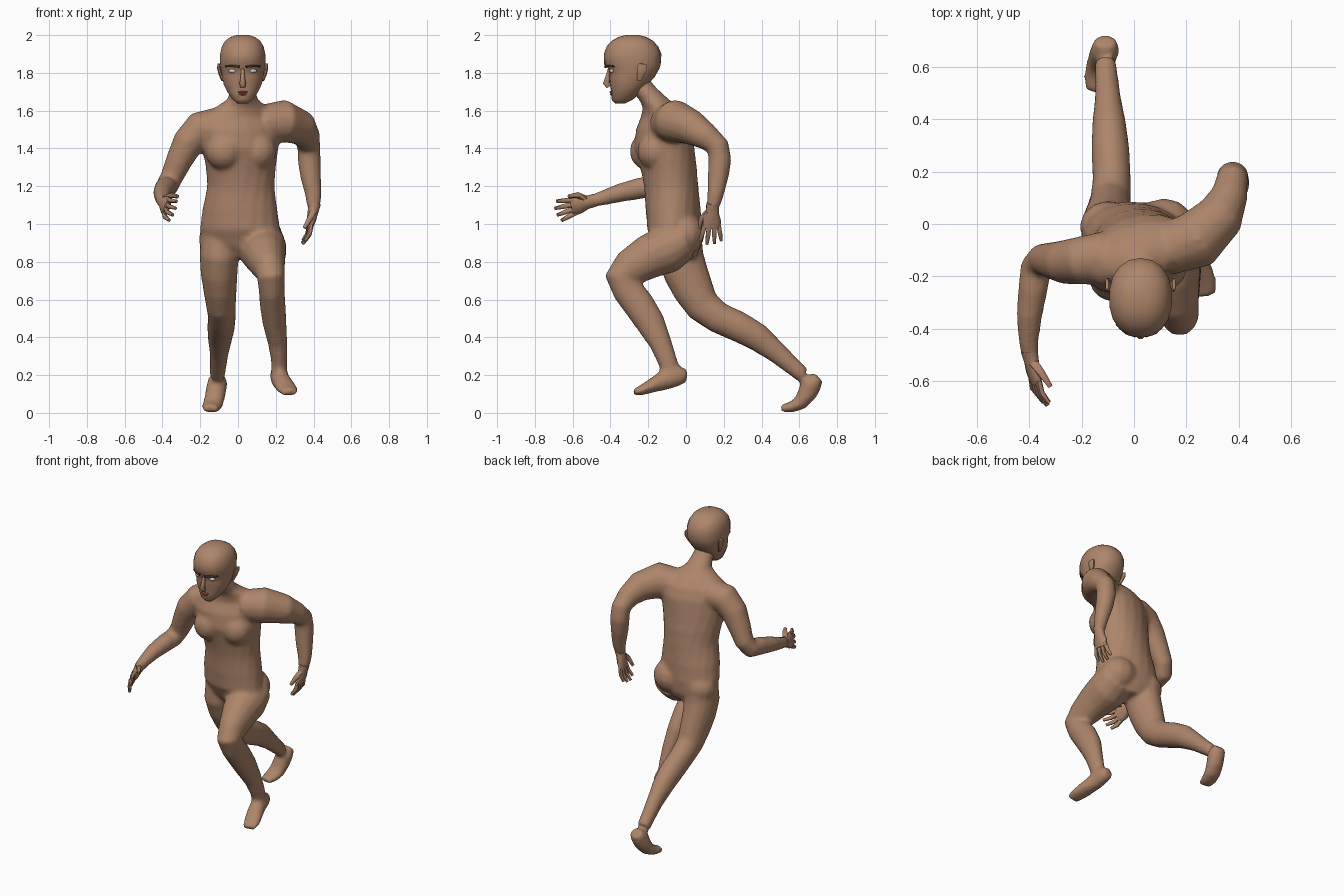
import bpy, bmesh, math
from mathutils import Vector, Matrix


def material(name, rgb):
    m = bpy.data.materials.new(name)
    m.diffuse_color = (*rgb, 1)
    return m


SKIN = material("skin", (0.42, 0.235, 0.145))
WHITE = material("eye_white", (0.8, 0.8, 0.8))
DARK = material("brow_dark", (0.05, 0.03, 0.02))
RED = material("lip_red", (0.55, 0.07, 0.07))


def loft(bm, rings, sides=14, power=2.0):
    """Skin rings given as (centre, half axis u, half axis v)."""
    loops = []
    for c, u, v in rings:
        loop = []
        for i in range(sides):
            a = 2 * math.pi * (i + 0.5) / sides
            ca, sa = math.cos(a), math.sin(a)
            p = c + u * math.copysign(abs(ca) ** (2 / power), ca) \
                  + v * math.copysign(abs(sa) ** (2 / power), sa)
            loop.append(bm.verts.new(p))
        loops.append(loop)
    for a, b in zip(loops, loops[1:]):
        for i in range(sides):
            j = (i + 1) % sides
            bm.faces.new((a[i], a[j], b[j], b[i]))
    bm.faces.new(loops[0][::-1])
    bm.faces.new(loops[-1])


def tube(bm, pts, side=(1, 0, 0), sides=14):
    """Limb through (x, y, z, half width along side, half depth)."""
    P = [Vector(p[:3]) for p in pts]
    side, rings = Vector(side), []
    for i, p in enumerate(pts):
        t = (P[min(i + 1, len(P) - 1)] - P[max(i - 1, 0)]).normalized()
        s = (side - t * side.dot(t)).normalized()
        rings.append((P[i], s * p[3], t.cross(s) * p[-1]))
    loft(bm, rings, sides)


def ball(bm, loc, size, seg=12):
    bmesh.ops.create_uvsphere(bm, u_segments=seg, v_segments=seg // 2 + 2, radius=1,
                              matrix=Matrix.Translation(loc) @ Matrix.Diagonal((*size, 1)))


def finish(name, bm, mat, angle=60):
    bmesh.ops.recalc_face_normals(bm, faces=bm.faces)
    me = bpy.data.meshes.new(name)
    bm.to_mesh(me)
    bm.free()
    me.materials.append(mat)
    ob = bpy.data.objects.new(name, me)
    bpy.context.collection.objects.link(ob)
    bpy.ops.object.select_all(action='DESELECT')
    ob.select_set(True)
    bpy.context.view_layer.objects.active = ob
    bpy.ops.object.shade_smooth_by_angle(angle=math.radians(angle))
    return ob


# Torso and neck: z, x, y, half width, half depth, twist in degrees
body = bmesh.new()
torso = [(.82, .01, -.03, .10, .08, -8), (.88, .01, -.04, .185, .12, -8),
         (.97, .01, -.06, .215, .145, -8), (1.08, .01, -.068, .2, .147, -3),
         (1.2, .015, -.078, .18, .145, 5), (1.3, .015, -.093, .188, .15, 12),
         (1.4, .012, -.115, .208, .155, 18), (1.5, .01, -.115, .222, .14, 20),
         (1.57, .005, -.115, .2, .11, 20), (1.62, .02, -.135, .14, .09, 15),
         (1.66, .025, -.17, .08, .08, 5), (1.72, .025, -.23, .067, .075, 0),
         (1.78, .025, -.27, .06, .065, 0)]
rings = []
for z, x, y, w, d, yaw in torso:
    r = Matrix.Rotation(math.radians(yaw), 3, 'Z')
    rings.append((Vector((x, y, z)), r @ Vector((w, 0, 0)), r @ Vector((0, d, 0))))
loft(body, rings, 18)

# Chest and buttock volumes
ball(body, (-.075, -.205, 1.385), (.10, .095, .10))
ball(body, (.105, -.165, 1.385), (.10, .095, .10))
ball(body, (.115, -.01, .945), (.12, .11, .11))
ball(body, (-.10, -.01, .92), (.11, .10, .10))

# Forward leg and foot
tube(body, [(.12, -.01, .915, .125, .105), (.13, -.1, .865, .13, .128), (.145, -.2, .825, .11, .118),
            (.165, -.3, .765, .085, .1), (.175, -.345, .72, .075, .087),
            (.178, -.31, .65, .069, .082), (.183, -.255, .58, .069, .085),
            (.193, -.19, .48, .064, .079), (.21, -.135, .37, .052, .061),
            (.218, -.1, .28, .044, .053), (.218, -.075, .2, .043, .05)])
tube(body, [(.21, .005, .195, .035, .035), (.215, -.04, .2, .048, .057), (.225, -.11, .175, .05, .055),
            (.25, -.19, .14, .056, .036), (.265, -.23, .122, .055, .028), (.272, -.275, .108, .043, .02)])

# Trailing leg and foot
tube(body, [(-.09, -.03, .93, .11, .115), (-.1, -.03, .83, .105, .124), (-.1, 0, .74, .099, .119),
            (-.095, .04, .65, .089, .109), (-.09, .09, .565, .079, .094), (-.085, .17, .505, .074, .084),
            (-.09, .28, .455, .074, .082), (-.095, .38, .4, .066, .075), (-.1, .48, .32, .051, .058),
            (-.105, .56, .25, .045, .048), (-.11, .62, .2, .043, .043)])
tube(body, [(-.108, .7, .19, .045, .034), (-.11, .665, .155, .055, .057), (-.12, .64, .1, .055, .052),
            (-.13, .605, .053, .055, .04), (-.14, .56, .031, .055, .03), (-.147, .505, .022, .042, .022)])

# Arm swung back, arm reaching forward
tube(body, [(.12, -.1, 1.53, .1), (.24, -.06, 1.545, .114), (.33, .03, 1.51, .094),
            (.365, .11, 1.46, .072), (.375, .17, 1.41, .062), (.377, .18, 1.34, .062),
            (.385, .17, 1.25, .056), (.4, .155, 1.15, .044), (.4, .14, 1.08, .034)], (.6, -.8, 0))
tube(body, [(-.1, -.12, 1.525, .095), (-.2, -.14, 1.505, .094), (-.265, -.145, 1.43, .085),
            (-.31, -.14, 1.34, .072), (-.35, -.135, 1.25, .061), (-.375, -.165, 1.2, .06),
            (-.385, -.24, 1.19, .058), (-.4, -.35, 1.165, .05), (-.403, -.45, 1.135, .039),
            (-.395, -.51, 1.118, .033)], (.7, 0, -.7))

# Fuse the limbs into one skin
ob = finish("body", body, SKIN, 180)
mod = ob.modifiers.new("fuse", 'REMESH')
mod.mode = 'VOXEL'
mod.voxel_size = 0.012
mod.use_smooth_shade = True
sm = ob.modifiers.new("soften", 'SMOOTH')
sm.factor = 0.5
sm.iterations = 10


# Hands: palm, four fingers, thumb
def hand(name, wrist, d, thumb, curl):
    bm = bmesh.new()
    o, d, curl = Vector(wrist), Vector(d).normalized(), Vector(curl)
    s = Vector(thumb)
    s = (s - d * s.dot(d)).normalized()
    tube(bm, [(*(o + d * t), w, h) for t, w, h in
              ((-.03, .034, .034), (.02, .036, .028), (.06, .05, .025), (.105, .05, .016))], s, 10)
    for i, length in enumerate((.085, .1, .095, .08)):
        off = (1.5 - i) * .025
        base = o + d * .09 + s * off
        mid = base + (d + s * off * 6).normalized() * length * .55
        tip = mid + (d + s * off * 6 + curl * .5).normalized() * length * .55
        tube(bm, [(*base, .014), (*mid, .013), (*tip, .009)], s, 6)
    a = o + d * .02 + s * .02
    b = a + (d * .7 + s * .7 + curl * .3) * .05
    c = b + (d + s * .15 + curl * .4) * .05
    tube(bm, [(*a, .02), (*b, .016), (*c, .01)], curl, 6)
    finish(name, bm, SKIN)


hand("back_hand", (.4, .14, 1.08), (-.2, -.05, -1), (.1, -1, 0), (-1, 0, 0))
hand("front_hand", (-.395, -.51, 1.118), (.2, -1, -.3), (.3, 0, 1), (1, 0, 0))

# Head: z, front y, back y, half width
CX = .025
head = bmesh.new()
prof = [(1.637, -.375, -.325, .027), (1.66, -.395, -.28, .055), (1.7, -.395, -.235, .083),
        (1.74, -.403, -.2, .102), (1.78, -.408, -.165, .111), (1.82, -.41, -.142, .117),
        (1.845, -.433, -.134, .121), (1.9, -.435, -.13, .121), (1.94, -.42, -.147, .112),
        (1.97, -.393, -.175, .094), (1.99, -.358, -.21, .066), (2.0, -.32, -.25, .034)]
loft(head, [(Vector((CX, (f + b) / 2, z)), Vector((w, 0, 0)), Vector((0, (b - f) / 2, 0)))
            for z, f, b, w in prof], 18, 2.2)
finish("head", head, SKIN)

# Nose
nose = bmesh.new()
tube(nose, [(CX, -.405, 1.82, .009, .01), (CX, -.413, 1.78, .012, .014),
            (CX, -.423, 1.745, .018, .018), (CX, -.41, 1.725, .014, .012)], sides=8)
finish("nose", nose, SKIN)

# Lips
lips = bmesh.new()
ball(lips, (CX, -.393, 1.698), (.026, .012, .006))
ball(lips, (CX, -.391, 1.687), (.021, .012, .006))
finish("lips", lips, RED)

# Eyes, brows and ears on both sides
for tag, s in (("left", 1), ("right", -1)):
    eye = bmesh.new()
    ball(eye, (CX + s * .052, -.392, 1.81), (.023, .014, .011))
    finish(tag + "_eye", eye, WHITE)
    brow = bmesh.new()
    tube(brow, [(CX + s * .018, -.427, 1.832, .007), (CX + s * .055, -.415, 1.837, .007),
                (CX + s * .092, -.382, 1.834, .005)], (0, 0, 1), 6)
    finish(tag + "_brow", brow, DARK)
    ear = bmesh.new()
    tube(ear, [(CX + s * .105, -.247, 1.76, .008, .012), (CX + s * .118, -.24, 1.79, .009, .02),
               (CX + s * .126, -.232, 1.825, .01, .029), (CX + s * .128, -.23, 1.848, .007, .024)], sides=8)
    finish(tag + "_ear", ear, SKIN)
